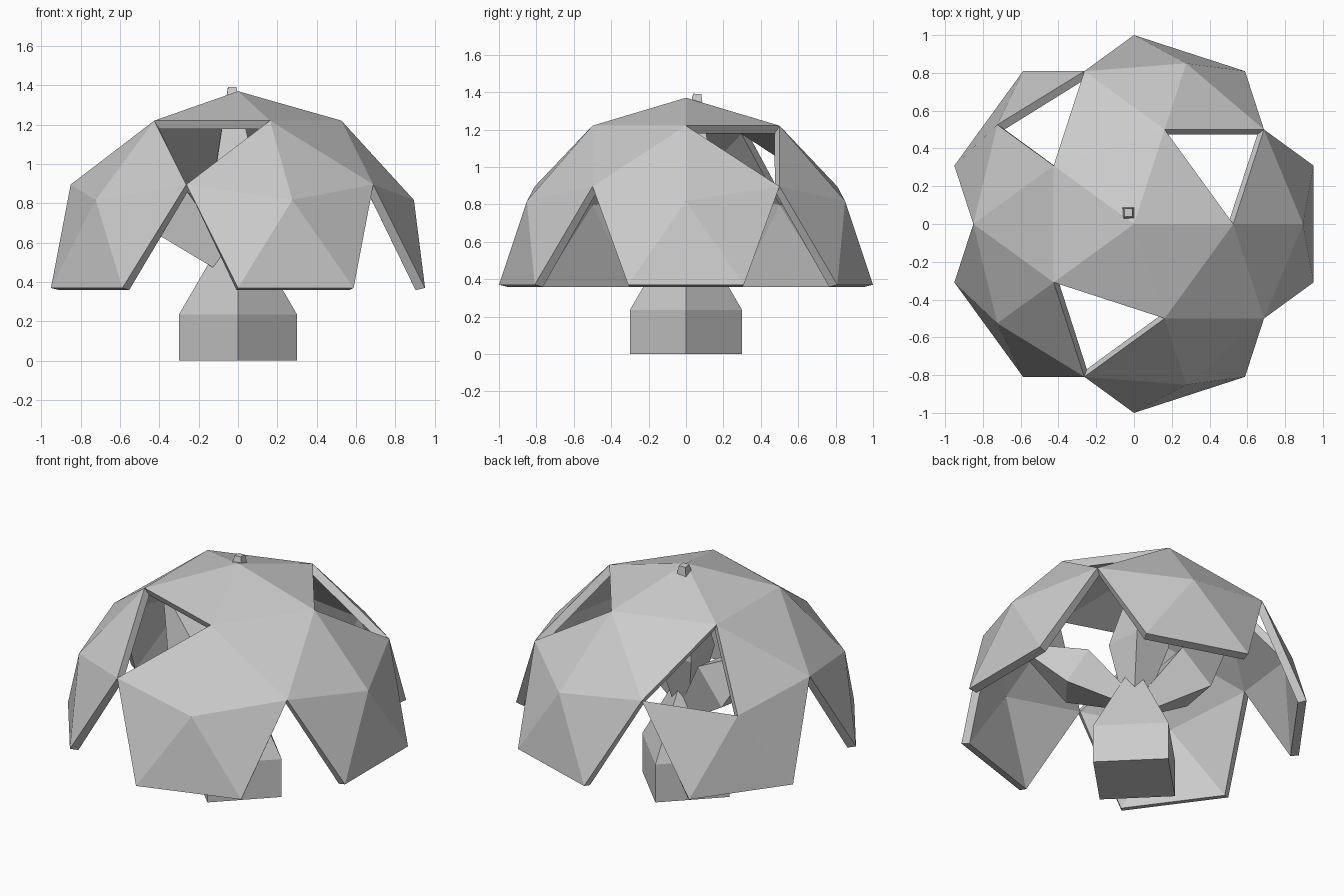
import bpy, bmesh, math
from mathutils import Vector, Matrix

if "Cube" in bpy.data.objects:
    bpy.data.objects.remove(bpy.data.objects["Cube"])

BASE = 0.37


def polar(r, deg, z):
    return Vector((r * math.cos(math.radians(deg)), r * math.sin(math.radians(deg)), z))


def make(name, bm):
    me = bpy.data.meshes.new(name)
    bm.to_mesh(me)
    bm.free()
    ob = bpy.data.objects.new(name, me)
    bpy.context.collection.objects.link(ob)
    return ob


def tapered(name, start, end, rings, turn=0.0):
    """Four-sided limb along start-end; rings are (fraction, radius)."""
    bm = bmesh.new()
    start, end = Vector(start), Vector(end)
    rot = (end - start).to_track_quat('Z', 'Y')
    loops = []
    for f, r in rings:
        c = start.lerp(end, f)
        loops.append([bm.verts.new(c + rot @ polar(r, turn + 90 * k, 0)) for k in range(4)])
    for a, b in zip(loops, loops[1:]):
        for k in range(4):
            n = (k + 1) % 4
            bm.faces.new((a[k], a[n], b[n], b[k]))
    bm.faces.new(loops[0][::-1])
    bm.faces.new(loops[-1])
    bmesh.ops.recalc_face_normals(bm, faces=bm.faces)
    return make(name, bm)


# Canopy: upper half of a faceted sphere with open panels
bm = bmesh.new()
bmesh.ops.create_icosphere(bm, subdivisions=2, radius=1)


def panel(*pts):
    return sum(pts, Vector()) / 3


open_panels = []
for k in range(5):      # notches round the rim
    a = 36 + 72 * k
    open_panels.append(panel(polar(.851, a, .526), polar(1, a - 18, 0), polar(1, a + 18, 0)))
for a in (36, 252):     # upper windows
    open_panels.append(panel(polar(.851, a, .526), polar(.526, a - 36, .851), polar(.526, a + 36, .851)))
open_panels.append(panel(polar(.894, 144, .447), polar(.851, 108, .526), polar(.526, 144, .851)))

gone = []
for f in bm.faces:
    c = f.calc_center_median()
    if c.z < 0.01 or any((c - p).length < 0.06 for p in open_panels):
        gone.append(f)
bmesh.ops.delete(bm, geom=gone, context='FACES')
bmesh.ops.translate(bm, verts=bm.verts, vec=(0, 0, BASE))
canopy = make("canopy", bm)
m = canopy.modifiers.new("thickness", 'SOLIDIFY')
m.thickness = 0.05
m.offset = -1

# Trunk: square block tapering to a neck
tapered("trunk", (0, 0, 0), (0, 0, 0.7), [(0, .3), (.336, .3), (1, .03)])

# Branches: narrow at the trunk, swelling, then closing to a tip
limb = [(0, .04), (.5, .17), (1, .02)]
tapered("upper_branch", (0, 0, .42), (-.03, .06, 1.39), [(0, .04), (.45, .17), (1, .03)], 20)
tapered("left_branch", (.02, 0, .42), (-.55, .1, .98), [(0, .04), (.6, .19), (1, .03)], 45)
tapered("right_branch", (0, 0, .48), (.5, -.4, .85), limb, 45)
